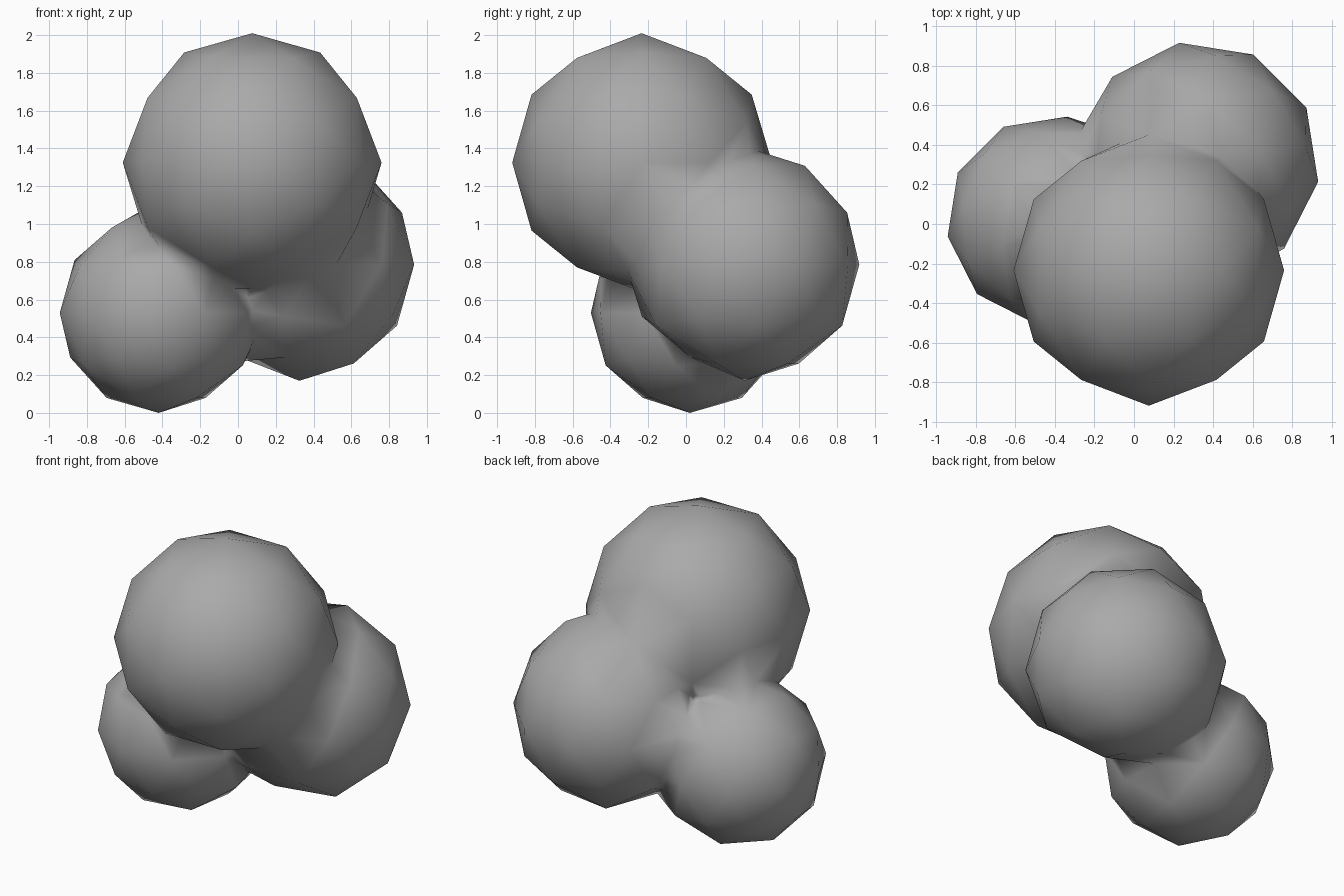
import bpy
import bmesh
from math import radians

cube = bpy.data.objects.get("Cube")
if cube:
    bpy.data.objects.remove(cube, do_unlink=True)

grey = bpy.data.materials.new("plain grey")
grey.use_nodes = True
colour = (0.4, 0.4, 0.4, 1)
grey.diffuse_color = colour
grey.node_tree.nodes["Principled BSDF"].inputs["Base Color"].default_value = colour


def ball(name, centre, radius, tilt=0, turn=0):
    """Low-poly ball, tilted about y and turned about z."""
    bpy.ops.mesh.primitive_ico_sphere_add(
        subdivisions=2, radius=radius, location=centre,
        rotation=(0, radians(tilt), radians(turn)))
    obj = bpy.context.object
    obj.name = name
    obj.data.materials.append(grey)
    return obj


# Three overlapping lobes
cluster = ball("lobe_cluster", (0.075, -0.235, 1.325), 0.685, tilt=-31.7)
lobes = [
    ball("right_lobe", (-0.42, 0.02, 0.53), 0.53, turn=-9),
    ball("left_lobe", (0.325, 0.31, 0.785), 0.615, turn=9),
]

# Fuse them into one skin
for lobe in lobes:
    union = cluster.modifiers.new("fuse", 'BOOLEAN')
    union.operation = 'UNION'
    union.solver = 'EXACT'
    union.object = lobe
    bpy.ops.object.select_all(action='DESELECT')
    cluster.select_set(True)
    bpy.context.view_layer.objects.active = cluster
    bpy.ops.object.modifier_apply(modifier=union.name)
    bpy.data.objects.remove(lobe, do_unlink=True)

# Soften the creases where the lobes meet
bm = bmesh.new()
bm.from_mesh(cluster.data)
bmesh.ops.remove_doubles(bm, verts=bm.verts, dist=0.04)
bmesh.ops.triangulate(bm, faces=bm.faces)
seam = {v for e in bm.edges if e.is_manifold
        and e.calc_face_angle_signed(0) < -radians(15) for v in e.verts}
bmesh.ops.smooth_vert(bm, verts=list(seam), factor=0.4,
                      use_axis_x=True, use_axis_y=True, use_axis_z=True)
bmesh.ops.recalc_face_normals(bm, faces=bm.faces)
for face in bm.faces:
    face.smooth = True
    face.material_index = 0
bm.to_mesh(cluster.data)
bm.free()
